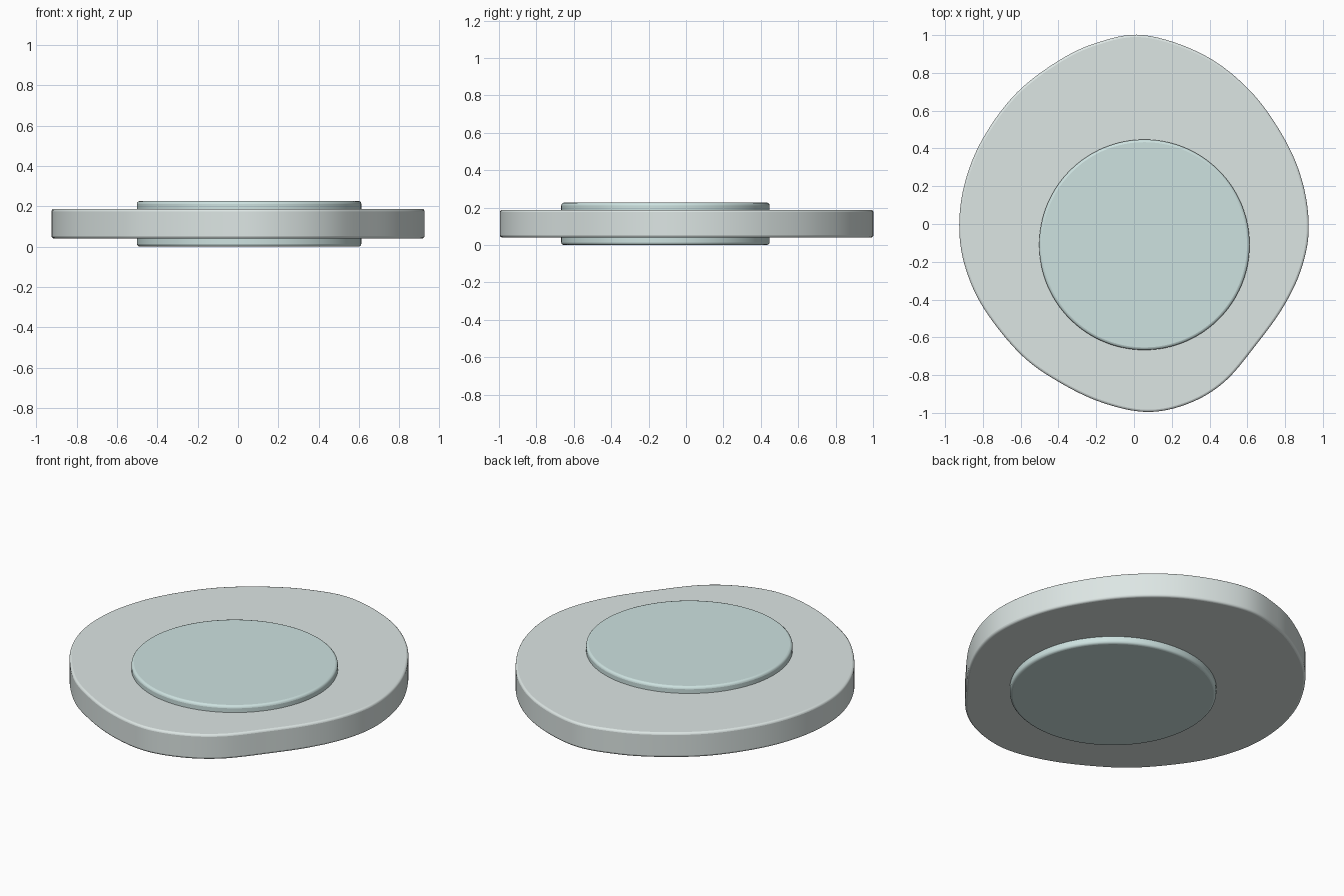
import bpy, bmesh, math
from mathutils import Vector

if "Cube" in bpy.data.objects:
    bpy.data.objects.remove(bpy.data.objects["Cube"])


def material(name, color):
    m = bpy.data.materials.new(name)
    m.diffuse_color = (*color, 1)
    m.use_nodes = True
    m.node_tree.nodes["Principled BSDF"].inputs["Base Color"].default_value = m.diffuse_color
    return m


def slab(name, outline, z0, z1, bevel, mat):
    """Extrude a closed outline and round its rims."""
    bm = bmesh.new()
    face = bm.faces.new([bm.verts.new((x, y, z0)) for x, y in outline])
    top = bmesh.ops.extrude_face_region(bm, geom=[face])["geom"]
    bmesh.ops.translate(bm, vec=(0, 0, z1 - z0),
                        verts=[v for v in top if isinstance(v, bmesh.types.BMVert)])
    bmesh.ops.recalc_face_normals(bm, faces=bm.faces)
    mesh = bpy.data.meshes.new(name)
    bm.to_mesh(mesh)
    bm.free()
    mesh.materials.append(mat)
    obj = bpy.data.objects.new(name, mesh)
    bpy.context.collection.objects.link(obj)
    mod = obj.modifiers.new("rim", "BEVEL")
    mod.width, mod.segments = bevel, 3
    mod.limit_method, mod.angle_limit = "ANGLE", math.radians(40)
    bpy.ops.object.select_all(action="DESELECT")
    bpy.context.view_layer.objects.active = obj
    obj.select_set(True)
    bpy.ops.object.shade_smooth_by_angle(angle=math.radians(35))
    return obj


def smooth_loop(pts, steps=8):
    """Closed Catmull-Rom curve through the points."""
    p = [Vector(q) for q in pts]
    n, out = len(p), []
    for i in range(n):
        a, b, c, d = p[i - 1], p[i], p[(i + 1) % n], p[(i + 2) % n]
        for s in range(steps):
            t = s / steps
            out.append(0.5 * (2 * b + (c - a) * t + (2 * a - 5 * b + 4 * c - d) * t**2
                              + (3 * b - a - 3 * c + d) * t**3))
    return out


# Irregular pebble-shaped body
pebble = [(0.925, -0.03), (0.895, 0.21), (0.80, 0.445), (0.62, 0.70), (0.37, 0.895),
          (0.05, 1.0), (-0.21, 0.955), (-0.43, 0.845), (-0.64, 0.675), (-0.81, 0.435),
          (-0.90, 0.20), (-0.925, -0.03), (-0.89, -0.24), (-0.79, -0.455), (-0.60, -0.69),
          (-0.40, -0.835), (-0.17, -0.945), (0.07, -0.995), (0.29, -0.95), (0.48, -0.835),
          (0.65, -0.635), (0.79, -0.44), (0.885, -0.24)]
slab("pebble_body", smooth_loop(pebble), 0.04, 0.187, 0.012,
     material("pale_stone", (0.72, 0.79, 0.775)))

# Off-centre disc showing on both faces
disc = [(0.055 + 0.557 * math.cos(math.tau * i / 128),
         -0.11 + 0.557 * math.sin(math.tau * i / 128)) for i in range(128)]
slab("inset_disc", disc, 0.0, 0.226, 0.014, material("teal", (0.61, 0.76, 0.745)))
